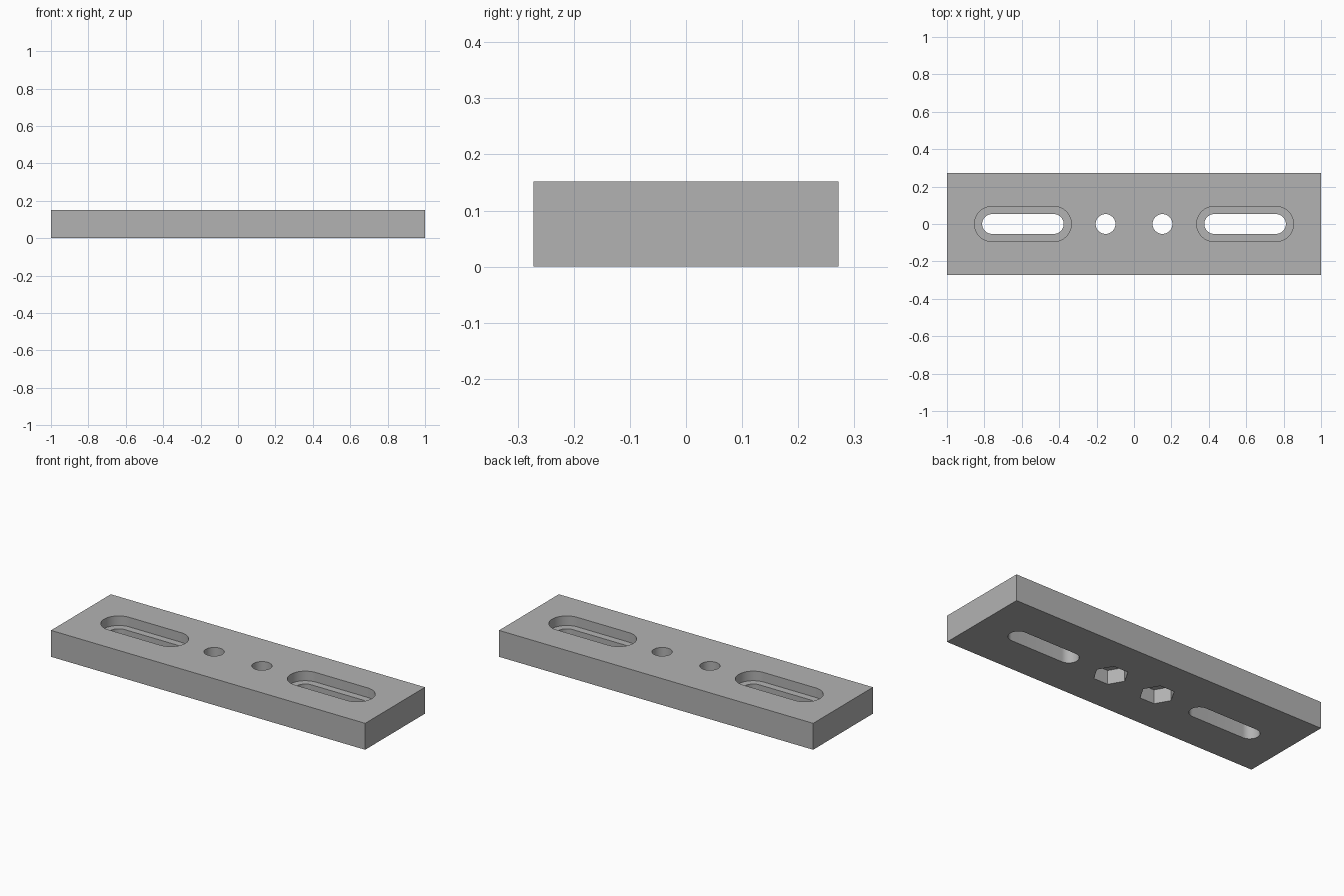
import bpy, bmesh
from math import cos, sin, pi

default = bpy.data.objects.get("Cube")
if default:
    bpy.data.objects.remove(default, do_unlink=True)

HEIGHT = 0.152
grey = bpy.data.materials.new("plain_grey")
grey.use_nodes = True
colour = (0.45, 0.45, 0.45, 1)
grey.diffuse_color = colour
grey.node_tree.nodes["Principled BSDF"].inputs["Base Color"].default_value = colour


def prism(name, outline, bottom, top):
    """Extrude a closed xy outline between two heights."""
    bm = bmesh.new()
    base = bm.faces.new([bm.verts.new((x, y, bottom)) for x, y in outline])
    grown = bmesh.ops.extrude_face_region(bm, geom=[base])["geom"]
    moved = [v for v in grown if isinstance(v, bmesh.types.BMVert)]
    bmesh.ops.translate(bm, verts=moved, vec=(0, 0, top - bottom))
    bmesh.ops.recalc_face_normals(bm, faces=bm.faces)
    mesh = bpy.data.meshes.new(name)
    bm.to_mesh(mesh)
    bm.free()
    mesh.materials.append(grey)
    obj = bpy.data.objects.new(name, mesh)
    bpy.context.collection.objects.link(obj)
    return obj


def ring(cx, radius, sides):
    return [(cx + radius * cos(2 * pi * i / sides), radius * sin(2 * pi * i / sides))
            for i in range(sides)]


def slot(cx, half_straight, radius, steps=24):
    points = []
    for side in (1, -1):
        for i in range(steps + 1):
            a = pi * i / steps - side * pi / 2
            points.append((cx + side * half_straight + radius * cos(a), radius * sin(a)))
    return points


# Rectangular plate
plate = prism("plate", [(-1, -0.272), (1, -0.272), (1, 0.272), (-1, 0.272)], 0, HEIGHT)

# Slots with stepped recesses, bolt holes and hexagonal nut pockets below
cutters = []
for side, label in ((1, "left"), (-1, "right")):
    slot_x, hole_x = side * 0.594, side * 0.152
    cutters += [
        prism(label + "_slot_cutter", slot(slot_x, 0.165, 0.053), -0.1, 0.3),
        prism(label + "_recess_cutter", slot(slot_x, 0.165, 0.094), HEIGHT - 0.055, 0.3),
        prism(label + "_hole_cutter", ring(hole_x, 0.053, 48), -0.1, 0.3),
        prism(label + "_nut_pocket_cutter", ring(hole_x, 0.091, 6), -0.1, 0.08),
    ]

bpy.context.view_layer.objects.active = plate
plate.select_set(True)
for cutter in cutters:
    cut = plate.modifiers.new(cutter.name, "BOOLEAN")
    cut.operation = "DIFFERENCE"
    cut.solver = "EXACT"
    cut.object = cutter
    bpy.ops.object.modifier_apply(modifier=cut.name)
for cutter in cutters:
    bpy.data.objects.remove(cutter, do_unlink=True)

bpy.ops.object.shade_smooth_by_angle(angle=pi / 6)
